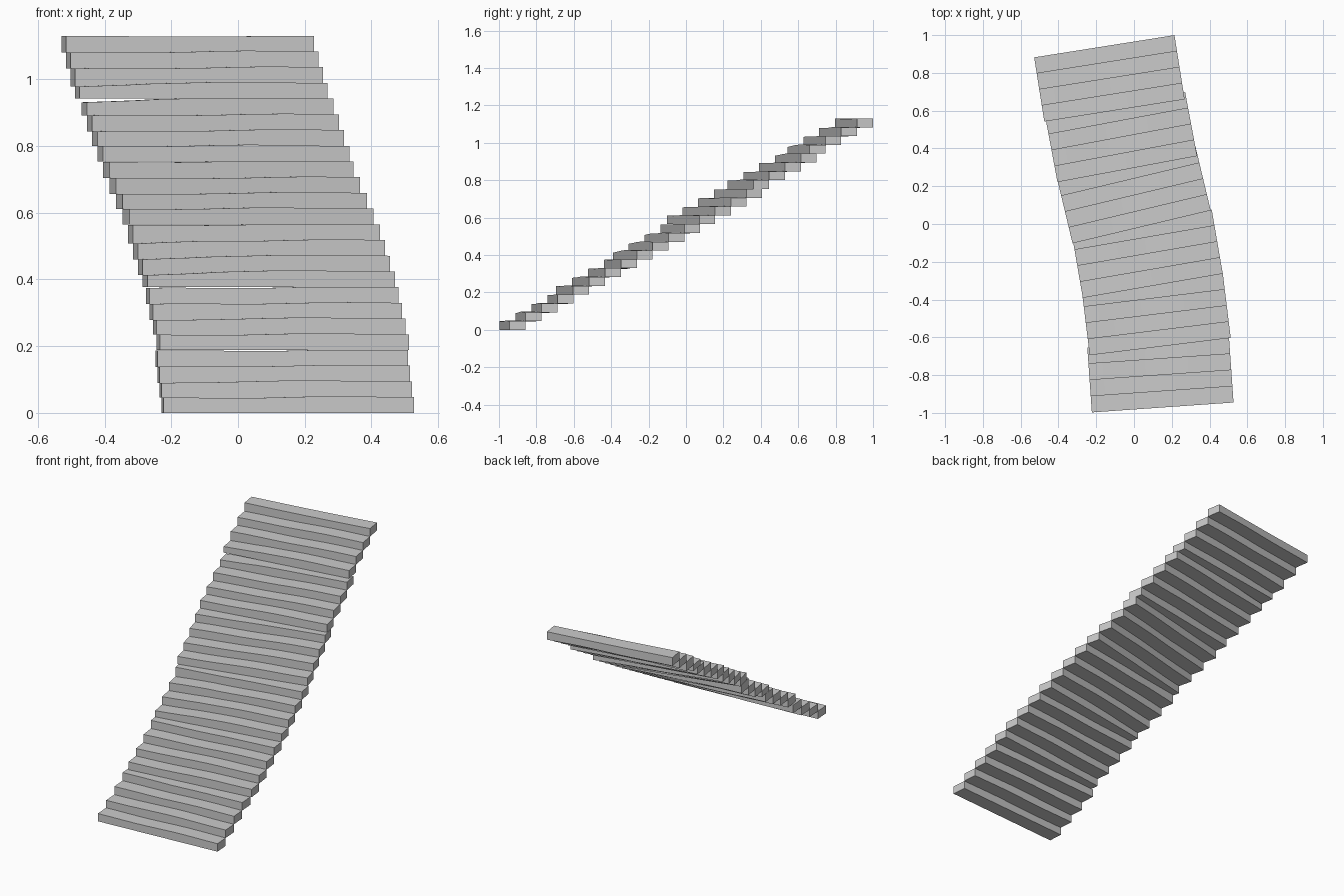
import bpy, bmesh, math
from mathutils import Vector

if "Cube" in bpy.data.objects:
    bpy.data.objects.remove(bpy.data.objects["Cube"])

RISE, DEPTH, WIDTH = 1.13 / 24, 0.086, 0.752
COLS = 10

# Each flight holds four steps: front right corner (x, y) and turn in degrees
FLIGHTS = [(0.527, -0.945, 4.0), (0.512, -0.603, 7.0), (0.470, -0.263, 9.8),
           (0.406, 0.072, 13.4), (0.334, 0.360, 10.6), (0.268, 0.660, 9.0)]

# How far the worn left end sags on each step of a flight
SAG = [0.001, 0.004, 0.003, 0.002]


def worn(i, u):
    """Height offset of the worn tread of step i, u from 0 (left) to 1 (right)."""
    fade = math.sin(math.pi * u)
    wave = 0.0035 * fade * math.sin(2 * math.pi * u + math.pi + 0.9 * math.sin(i * 1.7))
    left = max(0.0, 1 - u / 0.3)
    sag = 0.011 if i in (8, 9, 10, 19, 20) else SAG[i % 4]
    if i == 23:
        return -0.002 * fade
    return min(wave, 0.0 if i % 4 == 3 else 1.0) - sag * left


def add_step(bm, i, corner, along, back, flat_base):
    rings = []
    for c in range(COLS + 1):
        u = c / COLS
        p = corner - along * WIDTH * (1 - u)
        low = RISE * i + (0 if flat_base else worn(i - 1, u))
        high = RISE * (i + 1) + worn(i, u)
        q = p + back * DEPTH
        rings.append([bm.verts.new((a.x, a.y, z)) for a, z in
                      ((p, low), (p, high), (q, high), (q, low))])
    for a, b in zip(rings, rings[1:]):
        for k in range(4):
            n = (k + 1) % 4
            bm.faces.new((a[k], b[k], b[n], a[n]))
    bm.faces.new(rings[0])
    bm.faces.new(rings[-1][::-1])


# Worn stair flights, each turned a little from the one below
for f, (x, y, deg) in enumerate(FLIGHTS):
    t = math.radians(deg)
    along = Vector((math.cos(t), math.sin(t)))
    back = Vector((-math.sin(t), math.cos(t)))
    bm = bmesh.new()
    for s in range(4):
        add_step(bm, f * 4 + s, Vector((x, y)) + back * DEPTH * s, along, back, s == 0)
    bmesh.ops.recalc_face_normals(bm, faces=bm.faces)
    mesh = bpy.data.meshes.new(f"stair_flight_{f + 1}")
    bm.to_mesh(mesh)
    bm.free()
    bpy.context.collection.objects.link(bpy.data.objects.new(mesh.name, mesh))
